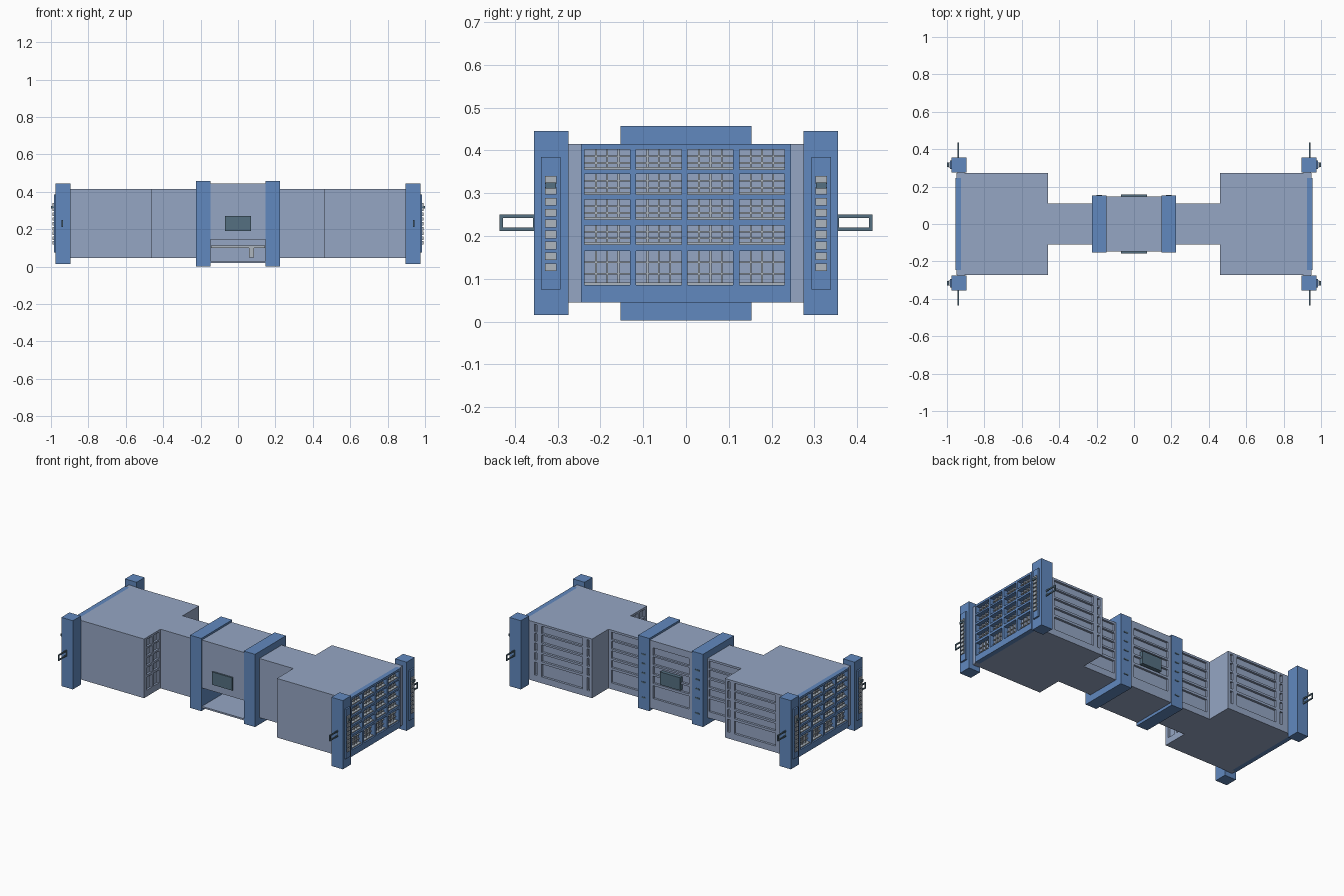
import bpy, bmesh
from mathutils import Vector

if "Cube" in bpy.data.objects:
    bpy.data.objects.remove(bpy.data.objects["Cube"])


def material(name, rgb):
    m = bpy.data.materials.new(name)
    m.diffuse_color = (*rgb, 1)
    m.use_nodes = True
    m.node_tree.nodes["Principled BSDF"].inputs["Base Color"].default_value = m.diffuse_color
    return m


BLUE = material("trim_blue", (0.12, 0.25, 0.52))
HULL = material("hull_grey_blue", (0.30, 0.38, 0.55))
DARK = material("slate", (0.09, 0.16, 0.22))
PALE = material("pale_grey", (0.42, 0.47, 0.52))


def boxes(name, blocks, mat, mirror=(False, False)):
    """One object made of boxes, each given as (x0, x1, y0, y1, z0, z1)."""
    bm = bmesh.new()
    for b in blocks:
        lo, hi = Vector(b[0::2]), Vector(b[1::2])
        for v in bmesh.ops.create_cube(bm, size=1)["verts"]:
            v.co = (lo + hi) / 2 + v.co * (hi - lo)
    me = bpy.data.meshes.new(name)
    bm.to_mesh(me)
    bm.free()
    me.materials.append(mat)
    ob = bpy.data.objects.new(name, me)
    bpy.context.collection.objects.link(ob)
    if any(mirror):
        mod = ob.modifiers.new("Mirror", 'MIRROR')
        mod.use_axis = (mirror[0], mirror[1], False)
        mod.use_mirror_merge = False
    return ob


def gaps(start, end, openings):
    """Solid spans left between openings."""
    edges = [start] + [e for o in openings for e in o] + [end]
    return list(zip(edges[0::2], edges[1::2]))


def lattice(u, z, d, cols, rows, facing):
    """Frame with rectangular openings; facing 'x' spans y, facing 'y' spans x."""
    def place(a, b):
        return (*d, *a, *b) if facing == 'x' else (*a, *d, *b)
    out = [place(s, z) for s in gaps(*u, cols)]
    for c in cols:
        out += [place(c, s) for s in gaps(*z, rows)]
    return out


Z = (0.045, 0.415)
ROWS = [(0.085, 0.165), (0.18, 0.225), (0.238, 0.285), (0.297, 0.345), (0.355, 0.402)]
MX, MXY = (True, False), (True, True)

# Wide end blocks, with room left for the framed faces
boxes("end_block", [(0.472, 0.925, -0.272, 0.258, *Z)], HULL, MX)
boxes("end_block_edges", [(0.925, 0.948, 0.245, 0.272, *Z), (0.925, 0.948, -0.272, -0.245, *Z),
                          (0.46, 0.472, 0.11, 0.258, *Z)], HULL, MX)
boxes("end_block_back_frame", lattice((0.46, 0.925), Z, (0.258, 0.272),
      [(0.478, 0.495), (0.525, 0.81), (0.84, 0.857)], ROWS, 'y'), HULL, MX)
boxes("end_block_inner_frame", lattice((-0.272, -0.10), Z, (0.46, 0.472),
      [(-0.25, -0.195), (-0.18, -0.125)], ROWS, 'x'), HULL, MX)

# Grille on each end, with a fine mesh recessed in its windows
cols = [(-0.237 + 0.1205 * i, -0.131 + 0.1205 * i) for i in range(4)]
boxes("end_grille", lattice((-0.245, 0.245), Z, (0.925, 0.955), cols, ROWS, 'x'), BLUE, MX)
mesh = []
for y0, y1 in cols:
    for k in range(1, 4):
        y = y0 + (y1 - y0) * k / 4
        mesh.append((0.925, 0.934, y - 0.002, y + 0.002, 0.08, 0.405))
    for z0, z1 in ROWS:
        for k in (1, 2):
            z = z0 + (z1 - z0) * k / 3
            mesh.append((0.925, 0.933, y0, y1, z - 0.002, z + 0.002))
        # slanted-louver lip along the bottom of each window
        mesh.append((0.925, 0.945, y0, y1, z0, z0 + 0.006))
boxes("window_mesh", mesh, PALE, MX)

# Narrow connecting sections, slatted at the back
boxes("neck", [(0.2, 0.475, -0.11, 0.097, *Z)], HULL, MX)
boxes("neck_back_slats", lattice((0.2, 0.475), Z, (0.097, 0.11), [(0.235, 0.44)], ROWS, 'y'), HULL, MX)

# Hollow centre room with an open hatch low in front
boxes("centre_shell", [(-0.15, 0.15, -0.147, -0.135, 0.145, 0.445),
                       (-0.15, 0.15, -0.147, 0.147, 0.433, 0.445),
                       (-0.15, 0.15, -0.147, 0.147, 0.02, 0.03),
                       (-0.15, 0.15, 0.12, 0.134, 0.02, 0.445)], HULL)
boxes("centre_back_slats", lattice((-0.15, 0.15), (0.02, 0.445), (0.134, 0.147),
      [(-0.125, 0.125)], ROWS, 'y'), HULL)
boxes("hatch_interior_bracket", [(-0.145, 0.145, 0.106, 0.12, 0.10, 0.112),
                                 (0.06, 0.085, 0.106, 0.12, 0.05, 0.10)], PALE)

# Control boxes on the front and back
boxes("wall_box", [(-0.07, 0.07, -0.157, -0.14, 0.19, 0.27),
                   (-0.07, 0.07, 0.13, 0.157, 0.19, 0.27)], DARK)

# Collars either side of the centre
boxes("collar", [(0.147, 0.225, -0.153, 0.153, 0.002, 0.457)], BLUE, MX)
boxes("collar_tabs", [(0.172, 0.2, 0.15, 0.156, z0 - 0.012, z0 - 0.004) for z0, _ in ROWS], DARK, MX)

# Corner posts with a stepped light strip and a small latch
boxes("corner_post", [(0.895, 0.975, 0.275, 0.355, 0.015, 0.445)], BLUE, MXY)
boxes("post_bridge", [(0.905, 0.945, 0.255, 0.28, *Z)], HULL, MXY)
boxes("post_strip", [(0.975, 0.985, 0.293, 0.339, 0.075, 0.385)], BLUE, MXY)
boxes("post_lights", [(0.985, 0.992, 0.302, 0.33, 0.118 + 0.0255 * i, 0.136 + 0.0255 * i)
                      for i in range(9)], PALE, MXY)
boxes("post_latch", [(0.985, 1.0, 0.304, 0.328, 0.311, 0.325)], DARK, MXY)

# Thin loop handles on the outer sides of the posts
boxes("handle", lattice((0.35, 0.436), (0.212, 0.25), (0.9365, 0.9425),
      [(0.358, 0.428)], [(0.22, 0.242)], 'x'), DARK, MXY)
